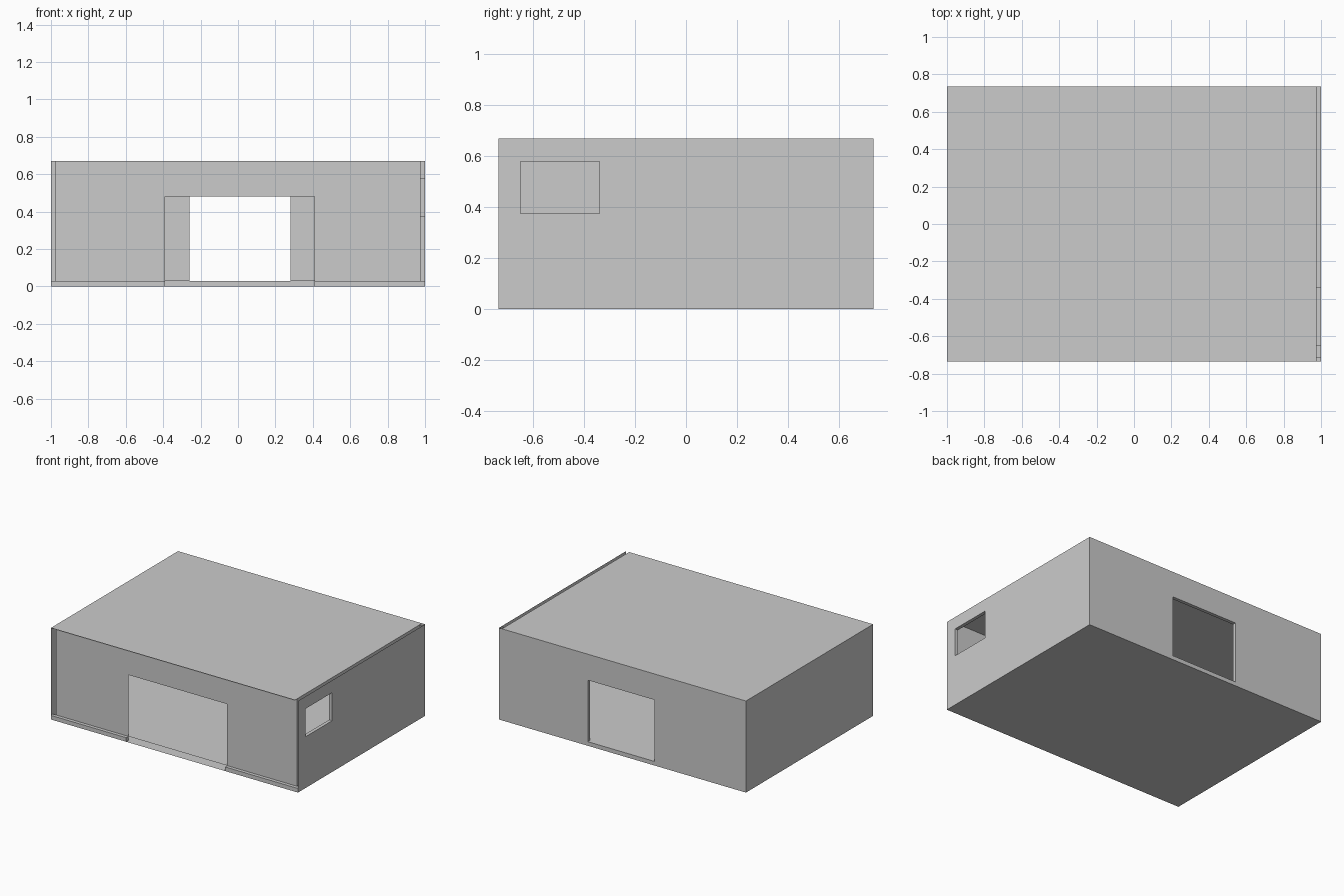
import bpy, bmesh

if "Cube" in bpy.data.objects:
    bpy.data.objects.remove(bpy.data.objects["Cube"])

X, Y, H, T = 1.0, 0.735, 0.67, 0.025      # half width, half depth, height, wall thickness
FLOOR = 0.03
XI, YI = X - T, Y - T                     # inner shell positions


def sheet(bm, axis, pos, u, v, hole=None):
    """Flat panel at axis=pos, spanning u and v; hole = ((u0,u1),(v0,v1))."""
    us = sorted({*u, *(hole[0] if hole else ())})
    vs = sorted({*v, *(hole[1] if hole else ())})

    def point(a, b):
        co = [a, b]
        co.insert(axis, pos)
        return bm.verts.new(co)

    grid = [[point(a, b) for b in vs] for a in us]
    for i in range(len(us) - 1):
        for j in range(len(vs) - 1):
            ca, cb = (us[i] + us[i + 1]) / 2, (vs[j] + vs[j + 1]) / 2
            if hole and hole[0][0] < ca < hole[0][1] and hole[1][0] < cb < hole[1][1]:
                continue
            bm.faces.new((grid[i][j], grid[i + 1][j], grid[i + 1][j + 1], grid[i][j + 1]))


def finish(bm, name):
    bmesh.ops.remove_doubles(bm, verts=bm.verts, dist=0.0005)
    loose = [vt for vt in bm.verts if not vt.link_faces]
    bmesh.ops.delete(bm, geom=loose, context='VERTS')
    bmesh.ops.recalc_face_normals(bm, faces=bm.faces)
    me = bpy.data.meshes.new(name)
    bm.to_mesh(me)
    bm.free()
    bpy.context.collection.objects.link(bpy.data.objects.new(name, me))


# floor: hollow slab, with solid kerbs either side of the wide doorway
bm = bmesh.new()
sheet(bm, 2, 0, (-X, X), (-Y, Y))
sheet(bm, 2, FLOOR, (-XI, XI), (-YI, YI))
for inner, outer in ((-0.39, -X), (0.41, X)):
    span = (min(inner, outer), max(inner, outer))
    sheet(bm, 1, -Y, span, (0, FLOOR))
    sheet(bm, 2, FLOOR, span, (-Y, -YI))
    sheet(bm, 0, inner, (-Y, -YI), (0, FLOOR))
finish(bm, "floor")

# front wall: recessed panel with wide doorway
bm = bmesh.new()
sheet(bm, 1, -YI, (-XI, XI), (FLOOR, H), ((-0.39, 0.41), (FLOOR, 0.48)))
finish(bm, "front_wall")

# back wall: double skin with a lined doorway
bm = bmesh.new()
door_x, door_z = (-0.26, 0.28), (FLOOR, 0.48)
sheet(bm, 1, Y, (-X, X), (0, H), (door_x, door_z))
sheet(bm, 1, YI, (-XI, X), (FLOOR, H), (door_x, door_z))
for x in door_x:
    sheet(bm, 0, x, (YI, Y), door_z)
for z in door_z:
    sheet(bm, 2, z, door_x, (YI, Y))
finish(bm, "back_wall")

# left wall: double skin, open at the front end
bm = bmesh.new()
sheet(bm, 0, -X, (-Y, Y), (0, H))
sheet(bm, 0, -XI, (-YI, YI), (FLOOR, H))
finish(bm, "left_wall")

# right wall: double skin, open along the top, with a lined window
bm = bmesh.new()
win_y, win_z = (-0.65, -0.34), (0.375, 0.58)
sheet(bm, 0, X, (-Y, Y), (0, H), (win_y, win_z))
sheet(bm, 0, XI, (-YI, YI), (FLOOR, H), (win_y, win_z))
for y in win_y:
    sheet(bm, 1, y, (XI, X), win_z)
for z in win_z:
    sheet(bm, 2, z, (XI, X), win_y)
finish(bm, "right_wall")

# roof: thin panel stopping at the right wall cavity
bm = bmesh.new()
sheet(bm, 2, H, (-X, XI), (-Y, Y))
finish(bm, "roof")
